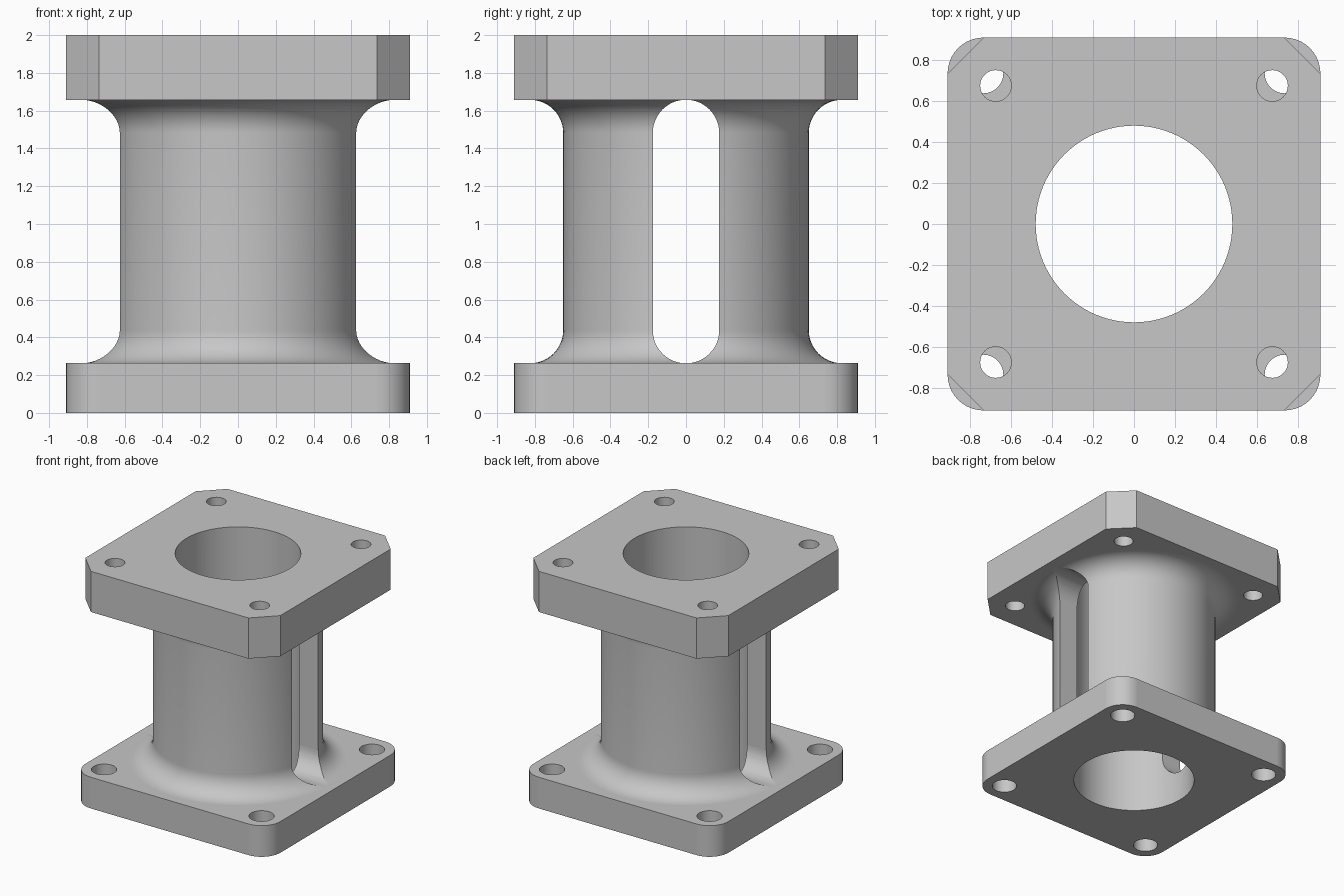
import bpy, bmesh, math

cube = bpy.data.objects.get("Cube")
if cube:
    bpy.data.objects.remove(cube, do_unlink=True)

HALF, CUT = 0.91, 0.175          # plate half width, corner size
LOW, HIGH, TOP = 0.263, 1.657, 2.0  # plate faces
TUBE, BORE, FILLET = 0.65, 0.48, 0.175

grey = bpy.data.materials.new("cast grey")
grey.use_nodes = True
colour = (0.57, 0.57, 0.57, 1)
grey.diffuse_color = colour
grey.node_tree.nodes["Principled BSDF"].inputs["Base Color"].default_value = colour


def arc(cx, cy, r, start, end, steps):
    """Points on an arc, angles in degrees."""
    angles = [math.radians(start + (end - start) * i / steps) for i in range(steps + 1)]
    return [(cx + r * math.cos(a), cy + r * math.sin(a)) for a in angles]


def finish(name, bm):
    bmesh.ops.remove_doubles(bm, verts=bm.verts, dist=1e-5)
    bmesh.ops.recalc_face_normals(bm, faces=bm.faces)
    mesh = bpy.data.meshes.new(name)
    bm.to_mesh(mesh)
    bm.free()
    mesh.materials.append(grey)
    obj = bpy.data.objects.new(name, mesh)
    bpy.context.collection.objects.link(obj)
    return obj


def prism(name, outline, low, high, place=lambda a, b, h: (a, b, h)):
    """Extrude a closed outline between two heights."""
    bm = bmesh.new()
    face = bm.faces.new([bm.verts.new(place(a, b, low)) for a, b in outline])
    new = bmesh.ops.extrude_face_region(bm, geom=[face])["geom"]
    step = [q - p for p, q in zip(place(0, 0, low), place(0, 0, high))]
    bmesh.ops.translate(bm, vec=step, verts=[v for v in new if isinstance(v, bmesh.types.BMVert)])
    return finish(name, bm)


def cylinder(name, x, y, r, low, high, sides):
    return prism(name, arc(x, y, r, 0, 360, sides)[:-1], low, high)


def plate(name, low, high, steps):
    """Square plate: one step makes chamfers, more make rounded corners."""
    c = HALF - CUT
    outline = []
    for i, (sx, sy) in enumerate([(1, 1), (-1, 1), (-1, -1), (1, -1)]):
        outline += arc(sx * c, sy * c, CUT, 90 * i, 90 * i + 90, steps)
    return prism(name, outline, low, high)


def combine(target, other, operation):
    mod = target.modifiers.new("combine", "BOOLEAN")
    mod.operation, mod.solver, mod.object = operation, "EXACT", other
    bpy.context.view_layer.objects.active = target
    bpy.ops.object.modifier_apply(modifier=mod.name)
    bpy.data.objects.remove(other, do_unlink=True)


# Column with a fillet at each end, sunk into both plates
flare = TUBE + FILLET
profile = [(0, LOW - 0.1), (flare, LOW - 0.1)]
profile += arc(flare, LOW + FILLET, FILLET, 270, 180, 12)
profile += arc(flare, HIGH - FILLET, FILLET, 180, 90, 12)
profile += [(flare, HIGH + 0.1), (0, HIGH + 0.1)]
bm = bmesh.new()
verts = [bm.verts.new((r, 0, z)) for r, z in profile]
edges = [bm.edges.new(pair) for pair in zip(verts, verts[1:])]
bmesh.ops.spin(bm, geom=verts + edges, cent=(0, 0, 0), axis=(0, 0, 1),
               angle=math.tau, steps=96)
body = finish("flanged_column", bm)

# Rounded base plate and chamfered top plate
combine(body, plate("base_plate", 0, LOW, 10), "UNION")
combine(body, plate("top_plate", HIGH, TOP, 1), "UNION")

# Central bore
combine(body, cylinder("bore", 0, 0, BORE, -0.1, TOP + 0.1, 96), "DIFFERENCE")

# Rounded slot through both sides of the column
slot = arc(0, HIGH - CUT, CUT + 0.001, 0, 180, 24) + arc(0, LOW + CUT, CUT + 0.001, 180, 360, 24)
combine(body, prism("slot", slot, -0.84, 0.84, lambda a, b, h: (h, a, b)), "DIFFERENCE")

# Bolt holes: the base ones are larger and further out
for sx in (-1, 1):
    for sy in (-1, 1):
        for c, r, low, high in [(0.735, 0.097, -0.1, LOW + 0.1),
                                (0.675, 0.076, HIGH - 0.1, TOP + 0.1)]:
            combine(body, cylinder("bolt_hole", sx * c, sy * c, r, low, high, 32), "DIFFERENCE")

# Smooth the curved faces, keep planar ones flat
bpy.ops.object.select_all(action="DESELECT")
body.select_set(True)
bpy.context.view_layer.objects.active = body
bpy.ops.object.shade_smooth_by_angle(angle=math.radians(30))
for face in body.data.polygons:
    if max(abs(n) for n in face.normal) > 0.9999:
        face.use_smooth = False
